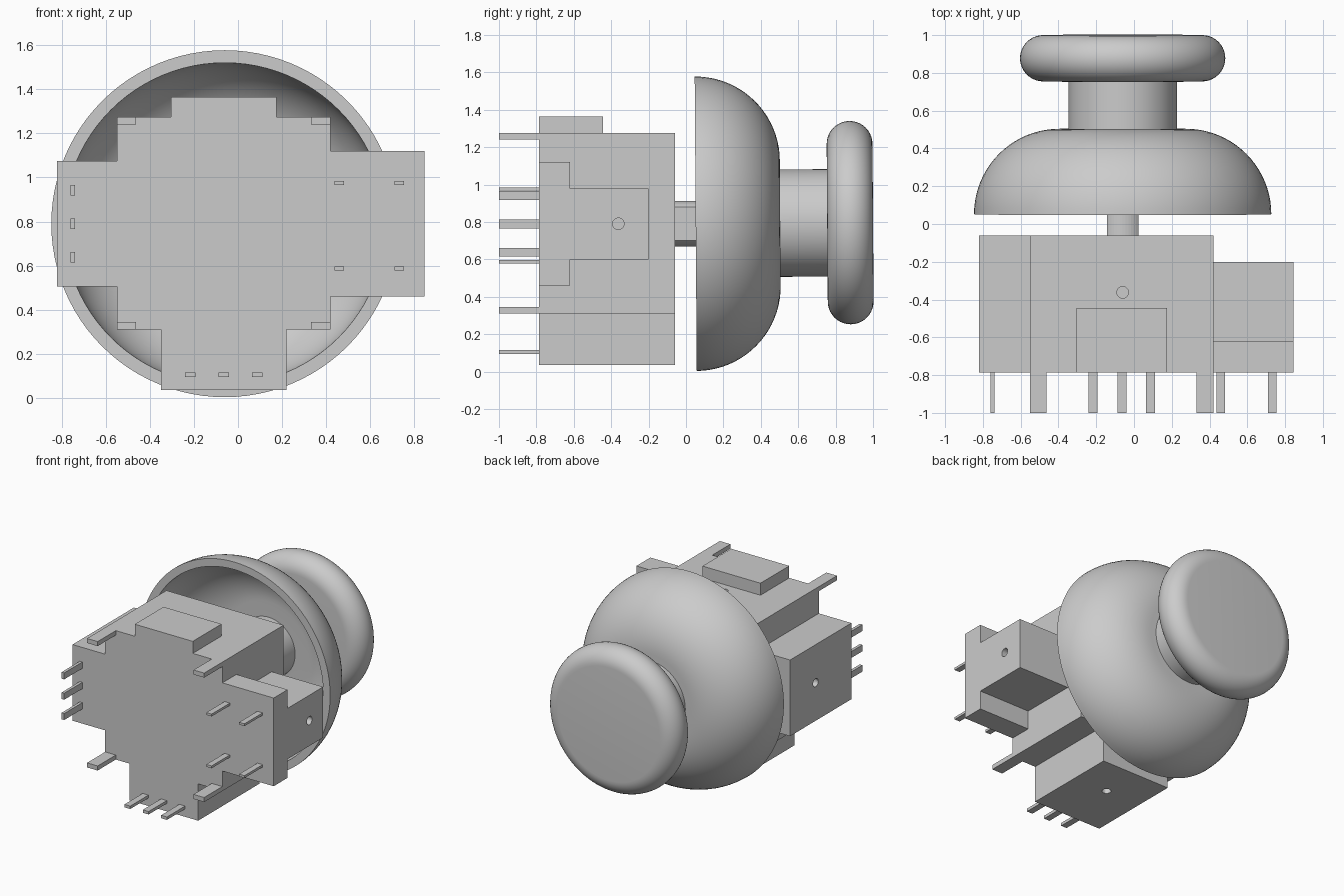
import bpy, bmesh, math
from mathutils import Matrix, Vector

if "Cube" in bpy.data.objects:
    bpy.data.objects.remove(bpy.data.objects["Cube"])

grey = bpy.data.materials.new("light grey")
grey.diffuse_color = (0.6, 0.6, 0.6, 1)
grey.use_nodes = True
grey.node_tree.nodes["Principled BSDF"].inputs["Base Color"].default_value = grey.diffuse_color

CX, CZ = -0.06, 0.79           # stick axis, running along y
FRONT, BACK, TIP = -0.785, -0.06, -1.0


def make(name, bm):
    bmesh.ops.recalc_face_normals(bm, faces=bm.faces)
    me = bpy.data.meshes.new(name)
    bm.to_mesh(me)
    bm.free()
    me.materials.append(grey)
    ob = bpy.data.objects.new(name, me)
    bpy.context.collection.objects.link(ob)
    return ob


def prism(name, outline, y0, y1):
    """Extrude an x/z outline along y."""
    bm = bmesh.new()
    face = bm.faces.new([bm.verts.new((x, y0, z)) for x, z in outline])
    new = bmesh.ops.extrude_face_region(bm, geom=[face])["geom"]
    bmesh.ops.translate(bm, vec=(0, y1 - y0, 0),
                        verts=[v for v in new if isinstance(v, bmesh.types.BMVert)])
    return make(name, bm)


def box(name, x0, x1, y0, y1, z0, z1):
    return prism(name, [(x0, z0), (x1, z0), (x1, z1), (x0, z1)], y0, y1)


def arc(r0, y0, rad, a0, a1, n=20):
    """Arc in (radius, y) space, angles in degrees."""
    pts = []
    for i in range(n + 1):
        a = math.radians(a0 + (a1 - a0) * i / n)
        pts.append((r0 + rad * math.cos(a), y0 + rad * math.sin(a)))
    return pts


def lathe(name, profile, steps=96):
    """Spin a (radius, y) profile around the stick axis."""
    bm = bmesh.new()
    vs = [bm.verts.new((r, y, 0)) for r, y in profile]
    es = [bm.edges.new(p) for p in zip(vs, vs[1:])]
    bmesh.ops.spin(bm, geom=vs + es, cent=(0, 0, 0), axis=(0, 1, 0),
                   angle=math.tau, steps=steps, use_duplicate=False)
    bmesh.ops.remove_doubles(bm, verts=bm.verts, dist=1e-5)
    ob = make(name, bm)
    ob.location = (CX, 0, CZ)
    ob.rotation_euler.x = math.radians(0.4)
    bpy.context.view_layer.objects.active = ob
    ob.select_set(True)
    bpy.ops.object.shade_smooth_by_angle(angle=math.radians(35))
    ob.select_set(False)
    return ob


def combine(target, other, op):
    mod = target.modifiers.new(op, "BOOLEAN")
    mod.operation, mod.object, mod.solver = op, other, "EXACT"
    bpy.context.view_layer.objects.active = target
    bpy.ops.object.modifier_apply(modifier=mod.name)
    bpy.data.objects.remove(other)


# Housing: main block with left and lower sensor blocks
housing = prism("housing", [
    (-0.55, 1.275), (-0.55, 1.075), (-0.82, 1.075), (-0.82, 0.505),
    (-0.55, 0.505), (-0.55, 0.31), (-0.35, 0.31), (-0.35, 0.035),
    (0.22, 0.035), (0.22, 0.31), (0.42, 0.31), (0.42, 1.275)], FRONT, BACK)

# Top block and stepped push switch on the right
combine(housing, box("top_block", -0.305, 0.175, FRONT, -0.445, 1.2, 1.365), "UNION")
combine(housing, box("switch_base", 0.36, 0.845, FRONT, -0.62, 0.46, 1.12), "UNION")
combine(housing, box("switch_body", 0.36, 0.845, -0.70, -0.20, 0.60, 0.98), "UNION")

# Small round holes on the four sides
for pos, axis in [((CX, -0.362, 1.275), "Z"), ((CX, -0.362, 0.035), "Z"),
                  ((-0.82, -0.362, CZ), "X"), ((0.845, -0.362, CZ), "X")]:
    bm = bmesh.new()
    rot = Matrix.Rotation(math.pi / 2, 4, "Y") if axis == "X" else Matrix()
    bmesh.ops.create_cone(bm, cap_ends=True, segments=20, radius1=0.031, radius2=0.031,
                          depth=0.16, matrix=Matrix.Translation(Vector(pos)) @ rot)
    combine(housing, make("hole_cutter", bm), "DIFFERENCE")

# Contact pins of the left and lower sensors
for i in (-1, 0, 1):
    z = CZ + i * 0.152
    box("left_pin", -0.761, -0.739, TIP, FRONT, z - 0.024, z + 0.024)
    x = CX - 0.004 + i * 0.152
    box("lower_pin", x - 0.024, x + 0.024, TIP, FRONT, 0.094, 0.116)

# Contact pins of the switch
for x in (0.46, 0.732):
    for z in (0.588, 0.976):
        box("switch_pin", x - 0.022, x + 0.022, TIP, FRONT, z - 0.009, z + 0.009)

# Mounting tabs at the housing corners
for x in (-0.55, 0.332):
    for z in (0.31, 1.241):
        box("mounting_tab", x, x + 0.088, TIP, FRONT, z, z + 0.034)

# Shaft: round bar with flats on both sides
a = math.acos(0.083 / 0.122)
right = [a + (math.pi - 2 * a) * i / 12 for i in range(13)]
shaft = [(CX + 0.122 * math.cos(t), CZ + 0.122 * math.sin(t))
         for t in right + [t + math.pi for t in right]]
prism("shaft", shaft, BACK, 0.45)

# Hollow dome with an inner collar around the shaft
lathe("dome", [(0, 0.447), (0.17, 0.447), (0.17, 0.31), (0.22, 0.31), (0.22, 0.447)]
      + arc(0.335, 0.052, 0.395, 90, 0) + arc(0.335, 0.052, 0.452, 0, 90) + [(0, 0.504)])

# Stem and thumb knob
lathe("stem", [(0.287, 0.50), (0.287, 0.76)])
lathe("knob", [(0, 0.755)] + arc(0.421, 0.8775, 0.1225, -90, 90) + [(0, 1.0)])
